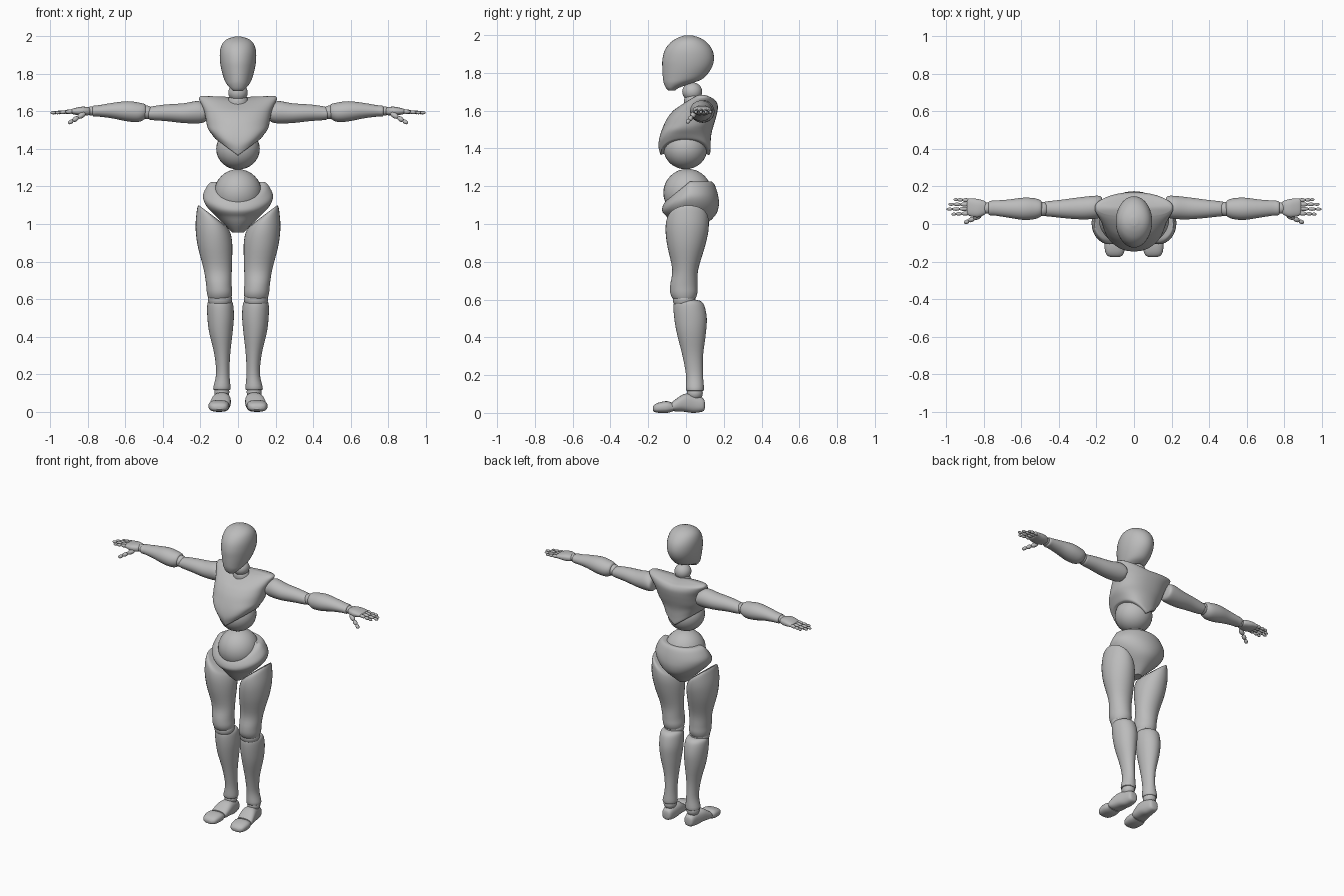
import bpy, bmesh, math
from mathutils import Vector, Matrix

grey = bpy.data.materials.new("plain grey")
grey.diffuse_color = (0.5, 0.5, 0.5, 1)


def finish(name, bm, mirror, angle=40):
    bmesh.ops.recalc_face_normals(bm, faces=bm.faces)
    me = bpy.data.meshes.new(name)
    bm.to_mesh(me)
    bm.free()
    me.materials.append(grey)
    ob = bpy.data.objects.new(name, me)
    bpy.context.collection.objects.link(ob)
    bpy.ops.object.select_all(action='DESELECT')
    ob.select_set(True)
    bpy.context.view_layer.objects.active = ob
    bpy.ops.object.shade_smooth_by_angle(angle=math.radians(angle))
    if mirror:
        ob.modifiers.new("mirror", 'MIRROR').use_mirror_merge = False
    return ob


def spline(rings, steps):
    """Smooth (Catmull-Rom) in-between rings."""
    out = []
    n = len(rings)
    for i in range(n - 1):
        p = [rings[max(0, min(n - 1, i + k))] for k in (-1, 0, 1, 2)]
        for s in range(steps):
            t = s / steps
            out.append([0.5 * (2 * b + (c - a) * t + (2*a - 5*b + 4*c - d) * t*t
                               + (3*b - a - 3*c + d) * t**3) for a, b, c, d in zip(*p)])
    return out + [list(rings[-1])]


def loft(name, axis, rings, mirror=False, sides=32, steps=4, power=2.0, bend=None):
    """Skin of rounded rings: (position, a_min, a_max, b_min, b_max[, tilt])."""
    bm = bmesh.new()
    loops = []
    for r in spline(rings, steps):
        t, a0, a1, b0, b1 = r[:5]
        tilt = r[5] if len(r) > 5 else 0
        loop = []
        for k in range(sides):
            th = 2 * math.pi * k / sides
            c, s = math.cos(th), math.sin(th)
            u = math.copysign(abs(c) ** (2 / power), c)
            v = math.copysign(abs(s) ** (2 / power), s)
            a = (a0 + a1) / 2 + u * (a1 - a0) / 2
            b = (b0 + b1) / 2 + v * (b1 - b0) / 2
            p = t + tilt * u * (a1 - a0) / 2
            if bend:
                p += bend(t, u, v)
            co = {'x': (p, a, b), 'y': (a, p, b), 'z': (a, b, p)}[axis]
            loop.append(bm.verts.new(co))
        loops.append(loop)
    for lo, hi in zip(loops, loops[1:]):
        for k in range(sides):
            j = (k + 1) % sides
            bm.faces.new((lo[k], lo[j], hi[j], hi[k]))
    for loop in (loops[0], loops[-1]):
        mid = bm.verts.new(sum((v.co for v in loop), Vector()) / sides)
        for k in range(sides):
            bm.faces.new((loop[k], loop[(k + 1) % sides], mid))
    return finish(name, bm, mirror)


def ball(name, centre, radii, mirror=False, seg=32):
    bm = bmesh.new()
    bmesh.ops.create_uvsphere(bm, u_segments=seg, v_segments=seg // 2, radius=1,
                              matrix=Matrix.Translation(centre) @ Matrix.Diagonal((*radii, 1)))
    return finish(name, bm, mirror)


def finger(name, start, end, r, lengths=(0.42, 0.32, 0.26)):
    """Three tapered segments with pinched joints."""
    start, end = Vector(start), Vector(end)
    d = end - start
    bm = bmesh.new()
    rot = d.to_track_quat('Z', 'Y').to_matrix().to_4x4()
    at = 0
    for i, part in enumerate(lengths):
        mid = start + d * (at + part / 2)
        w = r * (1 - 0.13 * i)
        size = Matrix.Diagonal((w, w, d.length * part * 0.56, 1))
        bmesh.ops.create_uvsphere(bm, u_segments=10, v_segments=8, radius=1,
                                  matrix=Matrix.Translation(mid) @ rot @ size)
        at += part
    return finish(name, bm, True)


# Head and neck
loft("head", 'z', [
    (1.708, -.025, .025, -.095, -.055), (1.722, -.04, .04, -.107, -.035),
    (1.745, -.06, .06, -.117, .03), (1.77, -.073, .073, -.122, .09),
    (1.82, -.088, .088, -.125, .132), (1.87, -.096, .096, -.125, .148),
    (1.92, -.096, .096, -.112, .14), (1.96, -.084, .084, -.083, .112),
    (1.985, -.058, .058, -.045, .075), (1.998, -.018, .018, -.008, .034)], sides=40)
ball("neck", (0, .033, 1.70), (.052, .053, .05))
loft("neck_base", 'z', [(1.63, -.06, .06, -.01, .10), (1.66, -.053, .053, -.01, .09),
                        (1.68, -.045, .045, 0, .075)])

# Torso: rib cage arched at the sides, pointed at front and back
loft("rib_cage", 'z', [
    (1.365, -.115, .115, -.133, .12), (1.375, -.122, .122, -.138, .128),
    (1.42, -.138, .138, -.146, .13), (1.48, -.158, .158, -.134, .135),
    (1.55, -.17, .17, -.105, .155), (1.60, -.18, .18, -.068, .167),
    (1.64, -.197, .197, -.025, .168), (1.67, -.209, .209, .015, .155),
    (1.683, -.195, .195, .04, .13)], sides=48, power=2.3,
    bend=lambda t, u, v: .085 * abs(u) * max(0, 1 - (t - 1.365) / .16)
    - .022 * (1 - abs(u)) * max(0, (t - 1.6) / .08))
ball("abdomen", (0, -.003, 1.40), (.116, .116, .11))
ball("waist", (0, .008, 1.165), (.127, .128, .127))

# Pelvis with the rim dipping at the front
loft("pelvis", 'z', [
    (.955, -.03, .03, -.03, .06), (1.0, -.075, .075, -.075, .11),
    (1.05, -.127, .127, -.108, .158), (1.10, -.17, .17, -.126, .174),
    (1.15, -.187, .187, -.124, .17), (1.20, -.166, .166, -.112, .155),
    (1.222, -.145, .145, -.10, .14), (1.225, -.12, .12, -.085, .125)], sides=48,
    bend=lambda t, u, v: -.095 * max(0, -v) * min(1, max(0, (t - 1.04) / .18)))

# Legs
loft("thigh", 'z', [
    (.595, .055, .145, -.055, .035, 0), (.605, .038, .158, -.07, .05, 0),
    (.635, .031, .166, -.083, .06, 0), (.68, .034, .17, -.083, .06, 0),
    (.76, .033, .183, -.073, .065, 0), (.88, .03, .215, -.098, .10, .05),
    (.96, .036, .226, -.108, .118, .25), (1.02, .05, .22, -.103, .12, .55),
    (1.045, .07, .212, -.085, .11, .75), (1.052, .09, .20, -.06, .09, .75)], mirror=True)
ball("knee", (.096, -.01, .60), (.064, .06, .055), mirror=True)
loft("shin", 'z', [
    (.115, .05, .12, .012, .085), (.125, .04, .132, 0, .095),
    (.2, .045, .117, 0, .09), (.3, .042, .125, -.018, .09),
    (.42, .029, .153, -.048, .105), (.5, .022, .163, -.062, .11),
    (.565, .025, .164, -.066, .098), (.59, .034, .157, -.058, .08),
    (.597, .05, .14, -.04, .06)], mirror=True)
ball("ankle", (.086, .047, .105), (.04, .042, .04), mirror=True)
loft("foot", 'y', [
    (.10, .07, .10, .025, .055), (.09, .052, .115, .008, .078),
    (.04, .042, .126, 0, .098), (-.01, .038, .14, .006, .10),
    (-.055, .041, .15, .008, .072), (-.073, .047, .148, .012, .058)],
    mirror=True, power=2.5)
loft("toes", 'y', [
    (-.07, .05, .148, .008, .052), (-.10, .046, .157, 0, .062),
    (-.14, .05, .155, 0, .056), (-.165, .06, .145, .004, .045),
    (-.176, .078, .125, .012, .032)], mirror=True, power=2.6)

# Arms
loft("upper_arm", 'x', [
    (.168, .05, .13, 1.56, 1.62), (.178, .035, .148, 1.543, 1.64),
    (.215, .027, .15, 1.536, 1.655), (.29, .025, .142, 1.538, 1.643),
    (.38, .032, .13, 1.548, 1.637), (.45, .04, .122, 1.553, 1.628),
    (.475, .043, .118, 1.558, 1.62), (.482, .055, .105, 1.57, 1.608)], mirror=True)
ball("elbow", (.487, .08, 1.595), (.038, .038, .036), mirror=True)
loft("forearm", 'x', [
    (.49, .055, .11, 1.575, 1.62), (.496, .04, .125, 1.56, 1.638),
    (.53, .026, .137, 1.544, 1.647), (.59, .022, .14, 1.547, 1.654),
    (.67, .034, .13, 1.563, 1.645), (.74, .045, .125, 1.572, 1.633),
    (.77, .047, .122, 1.573, 1.63), (.776, .06, .11, 1.585, 1.62)], mirror=True)
ball("wrist", (.782, .085, 1.602), (.028, .03, .024), mirror=True)

# Hands
loft("palm", 'x', [
    (.785, .065, .11, 1.588, 1.615), (.795, .05, .122, 1.58, 1.622),
    (.83, .036, .133, 1.577, 1.625), (.865, .04, .136, 1.582, 1.619),
    (.885, .048, .136, 1.586, 1.613), (.89, .06, .128, 1.59, 1.608)],
    mirror=True, power=2.5)
for label, y0, y1, tip in (("index", .057, .052, .972), ("middle", .081, .079, .998),
                           ("ring", .104, .105, .988), ("little", .126, .13, .96)):
    finger(label + "_finger", (.878, y0, 1.60), (tip, y1, 1.592), .0115)
finger("thumb", (.815, .048, 1.59), (.903, .006, 1.537), .0155)
